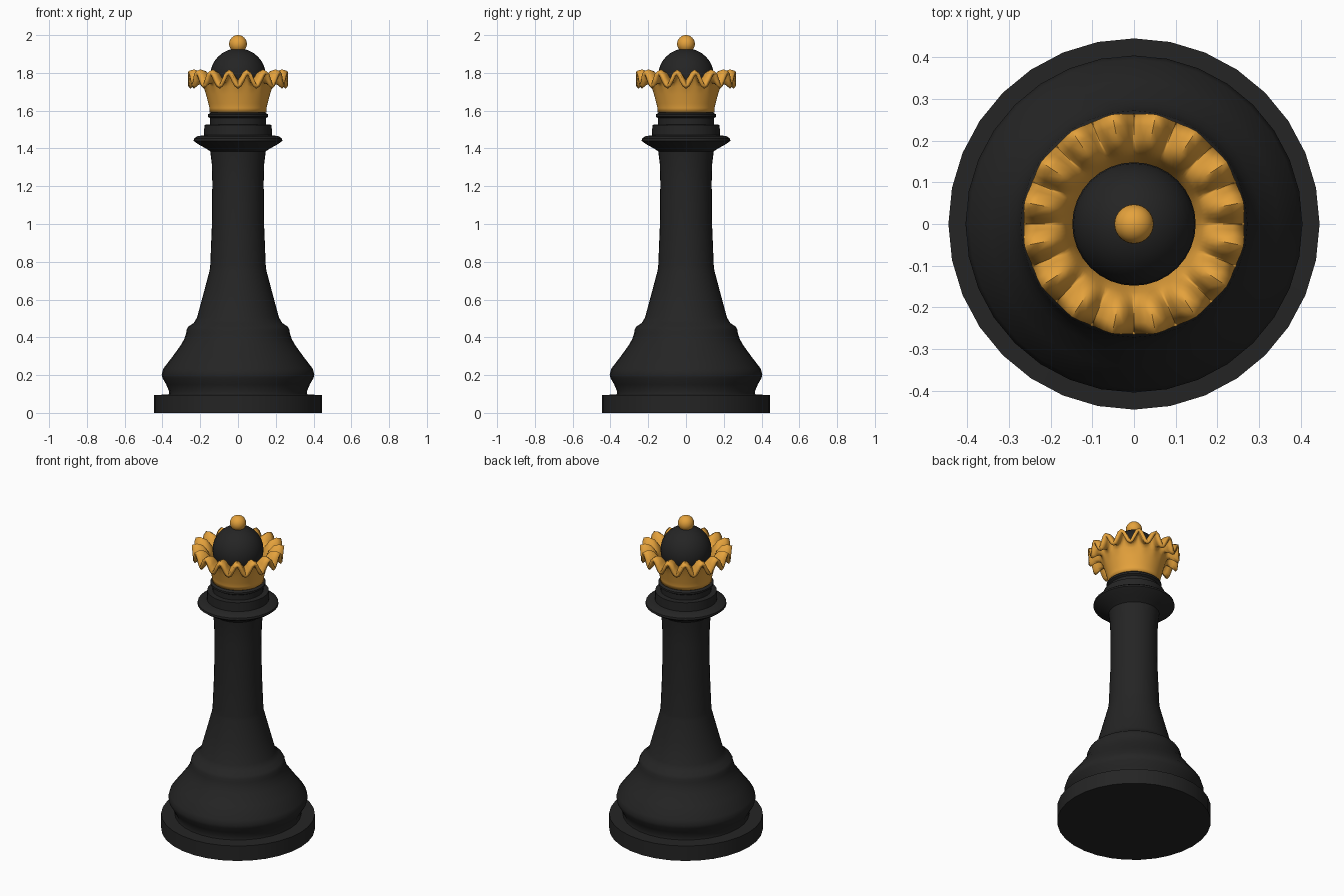
import bpy, bmesh
from math import sin, cos, pi, radians

if "Cube" in bpy.data.objects:
    bpy.data.objects.remove(bpy.data.objects["Cube"])


def material(name, color):
    m = bpy.data.materials.new(name)
    m.diffuse_color = (*color, 1)
    m.use_nodes = True
    m.node_tree.nodes["Principled BSDF"].inputs["Base Color"].default_value = m.diffuse_color
    return m


BLACK = material("black", (0.018, 0.018, 0.018))
GOLD = material("gold", (0.78, 0.36, 0.045))


def finish(obj, mat, angle=35):
    obj.data.materials.append(mat)
    bpy.ops.object.select_all(action='DESELECT')
    obj.select_set(True)
    bpy.context.view_layer.objects.active = obj
    bpy.ops.object.shade_smooth_by_angle(angle=radians(angle))


def lathe(name, profile, mat, sides=32, wave=None, caps=True, angle=35):
    """Spin (radius, z) points round z; wave(i, a) gives (dr, dz) for point i."""
    bm = bmesh.new()
    rings = []
    for i, (r, z) in enumerate(profile):
        ring = []
        for k in range(sides):
            a = 2 * pi * k / sides
            dr, dz = wave(i, a) if wave else (0, 0)
            ring.append(bm.verts.new(((r + dr) * cos(a), (r + dr) * sin(a), z + dz)))
        rings.append(ring)
    for lo, hi in zip(rings, rings[1:]):
        for k in range(sides):
            n = (k + 1) % sides
            bm.faces.new((lo[k], lo[n], hi[n], hi[k]))
    if caps:
        bm.faces.new(rings[0][::-1])
        bm.faces.new(rings[-1])
    me = bpy.data.meshes.new(name)
    bm.to_mesh(me)
    bm.free()
    obj = bpy.data.objects.new(name, me)
    bpy.context.collection.objects.link(obj)
    finish(obj, mat, angle)
    return obj


def ball(name, r, z, mat):
    bpy.ops.mesh.primitive_uv_sphere_add(segments=32, ring_count=16, radius=r, location=(0, 0, z))
    obj = bpy.context.object
    obj.name = name
    finish(obj, mat)


# Turned body: foot disc, bulge, shaft and collars
lathe("body", [
    (0.445, 0), (0.445, 0.095), (0.367, 0.097), (0.365, 0.115),
    (0.38, 0.15), (0.40, 0.185), (0.404, 0.205), (0.395, 0.235),
    (0.345, 0.30), (0.302, 0.36), (0.285, 0.39), (0.275, 0.42),
    (0.272, 0.44), (0.263, 0.457), (0.235, 0.475), (0.217, 0.505),
    (0.183, 0.63), (0.15, 0.755), (0.147, 0.78), (0.138, 1.0),
    (0.136, 1.22), (0.139, 1.32), (0.147, 1.385), (0.17, 1.40),
    (0.215, 1.425), (0.235, 1.44), (0.233, 1.452), (0.215, 1.465),
    (0.18, 1.47), (0.178, 1.525), (0.147, 1.527), (0.147, 1.56),
    (0.16, 1.568), (0.16, 1.58), (0.145, 1.588), (0.14, 1.61),
], BLACK)

# Crown: flared cup whose lip ripples in 16 waves
weight = [0, 0, 0, 0, 0.08, 0.3, 0.6, 0.85, 1.0]


def ripple(i, a):
    c = -cos(16 * a) * weight[i]
    return 0.003 * c, 0.038 * c


crown = lathe("crown", [
    (0.140, 1.592), (0.141, 1.615), (0.147, 1.64), (0.160, 1.69),
    (0.173, 1.733), (0.187, 1.762), (0.207, 1.777), (0.235, 1.776), (0.262, 1.762),
], GOLD, sides=128, wave=ripple, caps=False, angle=60)
thick = crown.modifiers.new("thickness", 'SOLIDIFY')
thick.thickness = 0.02
thick.offset = 0

# Head dome and finial
ball("head_dome", 0.148, 1.782, BLACK)
ball("finial", 0.047, 1.953, GOLD)
